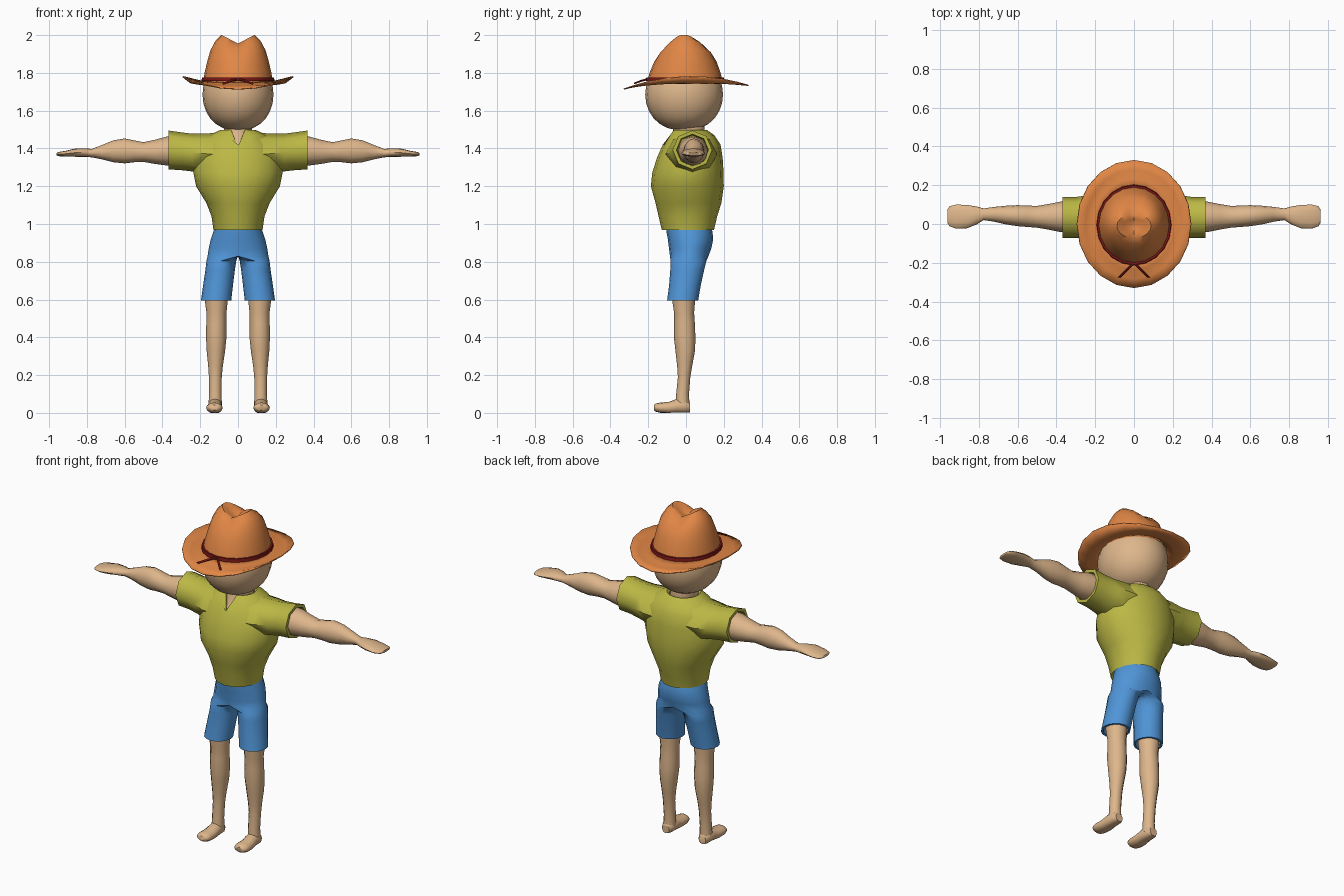
import bpy, bmesh, math
from mathutils import Vector


def material(name, rgb):
    m = bpy.data.materials.new(name)
    m.diffuse_color = (*rgb, 1)
    return m


SKIN = material("skin", (0.73, 0.47, 0.26))
ORANGE = material("hat_orange", (0.75, 0.24, 0.06))
RED = material("band_red", (0.2, 0.008, 0.008))
GREEN = material("shirt_green", (0.5, 0.48, 0.06))
BLUE = material("shorts_blue", (0.08, 0.30, 0.68))


def loft(name, mat, axis, rings, sides=16, caps=(True, True), shape=None,
         mirror=False, clamp=False, angle=50):
    """Skin ellipses (t, centre_a, centre_b, radius_a, radius_b) along an axis.
    shape(co, ring_index) may move a point; clamp keeps x >= 0 and opens the seam."""
    bm = bmesh.new()
    loops = []
    for i, (t, a, b, ra, rb) in enumerate(rings):
        loop = []
        for k in range(sides):
            w = 2 * math.pi * k / sides
            u, v = a + ra * math.cos(w), b + rb * math.sin(w)
            co = Vector({"z": (u, v, t), "x": (t, u, v), "y": (u, t, v)}[axis])
            if shape:
                co = shape(co, i)
            if clamp:
                co.x = max(co.x, 0)
            loop.append(bm.verts.new(co))
        loops.append(loop)
    for p, q in zip(loops, loops[1:]):
        for k in range(sides):
            n = (k + 1) % sides
            bm.faces.new((p[k], p[n], q[n], q[k]))
    for flag, loop in zip(caps, (loops[0], loops[-1])):
        if flag:
            bm.faces.new(loop)
    bmesh.ops.recalc_face_normals(bm, faces=bm.faces)
    if clamp:
        seam = [f for f in bm.faces if all(v.co.x < 1e-5 for v in f.verts)]
        bmesh.ops.delete(bm, geom=seam, context="FACES")
    me = bpy.data.meshes.new(name)
    bm.to_mesh(me)
    bm.free()
    me.materials.append(mat)
    ob = bpy.data.objects.new(name, me)
    bpy.context.collection.objects.link(ob)
    if mirror:
        mod = ob.modifiers.new("mirror", "MIRROR")
        mod.use_clip = clamp
    bpy.context.view_layer.objects.active = ob
    ob.select_set(True)
    bpy.ops.object.shade_smooth_by_angle(angle=math.radians(angle))
    ob.select_set(False)
    return ob


# Head: flattened ball, rings from chin to scalp
head = []
for i in range(13):
    p = math.pi * (0.04 + 0.92 * i / 12)
    s = math.sin(p) ** 0.85
    head.append((1.685 - 0.19 * math.cos(p), 0, -0.01, 0.188 * s, 0.206 * s))
loft("head", SKIN, "z", head, 20)

# Neck, widening forward to fill the open collar
loft("neck", SKIN, "z", [
    (1.38, 0, -0.01, 0.06, 0.11), (1.43, 0, 0.0, 0.07, 0.098),
    (1.48, 0, 0.015, 0.075, 0.085), (1.56, 0, 0.015, 0.075, 0.08)])


# Hat crown with a front-to-back crease in the top
def crease(co, i):
    k = max(0, min(1, (co.z - 1.86) / 0.12))
    co.z -= 0.045 * k * max(0, 1 - abs(co.x) / 0.085)
    return co


loft("hat_crown", ORANGE, "z", [
    (1.75, 0, -0.005, 0.185, 0.2), (1.80, 0, -0.005, 0.177, 0.188),
    (1.86, 0, -0.003, 0.163, 0.165), (1.92, 0, -0.002, 0.146, 0.14),
    (1.97, 0, -0.005, 0.119, 0.098), (2.0, 0, -0.01, 0.088, 0.062),
    (1.995, 0, -0.01, 0.055, 0.035), (1.985, 0, -0.01, 0.02, 0.012)],
    20, (False, True), crease)


# Hat brim: drooping front and back, sides curled up
def curl(co, i):
    side = (co.x / 0.29) ** 2
    co.z += (0, 0.003, 0.02, 0.055)[i] * side + 0.03 * co.y * (i / 3)
    return co


brim = loft("hat_brim", ORANGE, "z", [
    (1.757, 0, 0, 0.175, 0.19), (1.746, 0, 0, 0.21, 0.235),
    (1.736, 0, 0, 0.25, 0.283), (1.727, 0, 0, 0.292, 0.33)],
    20, (False, False), curl)
solid = brim.modifiers.new("thickness", "SOLIDIFY")
solid.thickness = 0.006

# Hat band and its tied ends
loft("hat_band", RED, "z", [
    (1.757, 0, -0.005, 0.184, 0.199), (1.757, 0, -0.005, 0.193, 0.208),
    (1.776, 0, -0.005, 0.191, 0.205), (1.776, 0, -0.005, 0.178, 0.19)],
    20, (False, False))
loft("band_tie", RED, "y", [
    (-0.275, 0.075, 1.744, 0.008, 0.005), (-0.24, 0.04, 1.757, 0.007, 0.006),
    (-0.20, 0.0, 1.768, 0.008, 0.007)], 6, mirror=True)


# Shirt body, with the front of the collar pulled down to a V
def v_neck(co, i):
    if i >= 8 and co.y < 0 and abs(co.x) < 0.01:
        co.z, co.y = 1.41, -0.122 + 0.008 * (i - 8)
    return co


loft("shirt_body", GREEN, "z", [
    (0.985, 0, 0.01, 0.115, 0.125), (0.968, 0, 0.01, 0.13, 0.138),
    (1.04, 0, 0.01, 0.14, 0.155), (1.11, 0, 0.013, 0.167, 0.174),
    (1.20, 0, 0.007, 0.222, 0.193), (1.27, 0, 0.01, 0.236, 0.189),
    (1.35, 0, 0.02, 0.232, 0.174), (1.42, 0, 0.03, 0.205, 0.153),
    (1.47, 0, 0.028, 0.155, 0.122), (1.497, 0, 0.02, 0.095, 0.092),
    (1.485, 0, 0.02, 0.08, 0.082)], 16, (True, False), v_neck)

# Sleeves: eight-sided with an open rolled cuff
loft("sleeve", GREEN, "x", [
    (0.08, 0.025, 1.37, 0.14, 0.115), (0.17, 0.03, 1.372, 0.135, 0.107),
    (0.24, 0.033, 1.378, 0.115, 0.1), (0.30, 0.034, 1.385, 0.105, 0.1),
    (0.368, 0.034, 1.392, 0.105, 0.103), (0.368, 0.034, 1.392, 0.085, 0.084),
    (0.32, 0.034, 1.39, 0.08, 0.08)], 8, mirror=True)

# Arms running out into mitten-like hands
loft("arm", SKIN, "x", [
    (0.30, 0.037, 1.388, 0.08, 0.078), (0.38, 0.037, 1.386, 0.078, 0.076),
    (0.44, 0.037, 1.382, 0.066, 0.064), (0.50, 0.037, 1.381, 0.056, 0.052),
    (0.55, 0.04, 1.385, 0.055, 0.058), (0.60, 0.043, 1.387, 0.054, 0.066),
    (0.66, 0.046, 1.385, 0.048, 0.058), (0.72, 0.05, 1.38, 0.038, 0.038),
    (0.775, 0.05, 1.375, 0.03, 0.022), (0.81, 0.044, 1.378, 0.046, 0.023),
    (0.86, 0.038, 1.378, 0.06, 0.022), (0.915, 0.038, 1.372, 0.062, 0.015),
    (0.95, 0.04, 1.37, 0.052, 0.011), (0.96, 0.04, 1.37, 0.036, 0.007)],
    12, mirror=True)


# Shorts: one leg joined to its mirror above the crotch, hem slanting inward
def hem(co, i):
    if i in (1, 2):
        co.z += 0.16 * (co.x - 0.115)
    return co


loft("shorts", BLUE, "z", [
    (0.64, 0.115, -0.015, 0.066, 0.07), (0.594, 0.115, -0.018, 0.068, 0.07),
    (0.594, 0.116, -0.018, 0.08, 0.082), (0.68, 0.105, -0.005, 0.079, 0.084),
    (0.76, 0.094, 0.007, 0.078, 0.09), (0.805, 0.088, 0.013, 0.079, 0.095),
    (0.83, 0.0, 0.017, 0.161, 0.102), (0.87, 0.0, 0.022, 0.155, 0.112),
    (0.92, 0.0, 0.024, 0.144, 0.12), (0.96, 0.0, 0.018, 0.13, 0.122),
    (0.99, 0.0, 0.013, 0.12, 0.118)], 16, mirror=True, clamp=True)

# Bare legs
loft("leg", SKIN, "z", [
    (0.66, 0.115, -0.012, 0.062, 0.062), (0.59, 0.115, -0.012, 0.06, 0.06),
    (0.53, 0.114, -0.01, 0.053, 0.053), (0.47, 0.115, -0.008, 0.053, 0.055),
    (0.40, 0.115, -0.007, 0.054, 0.057), (0.33, 0.117, -0.004, 0.049, 0.052),
    (0.25, 0.119, -0.007, 0.039, 0.04), (0.19, 0.12, -0.01, 0.034, 0.033),
    (0.10, 0.12, -0.018, 0.033, 0.034), (0.03, 0.121, -0.018, 0.036, 0.037)],
    12, mirror=True)


# Feet with flat soles
def sole(co, i):
    co.z = max(co.z, 0.0 if i > 2 else 0.003)
    return co


loft("foot", SKIN, "y", [
    (0.02, 0.122, 0.028, 0.024, 0.026), (0.0, 0.122, 0.034, 0.036, 0.038),
    (-0.05, 0.122, 0.034, 0.038, 0.04), (-0.09, 0.124, 0.026, 0.042, 0.032),
    (-0.135, 0.125, 0.027, 0.044, 0.028), (-0.16, 0.125, 0.028, 0.038, 0.022),
    (-0.17, 0.125, 0.028, 0.024, 0.014)], 12, shape=sole, mirror=True)
